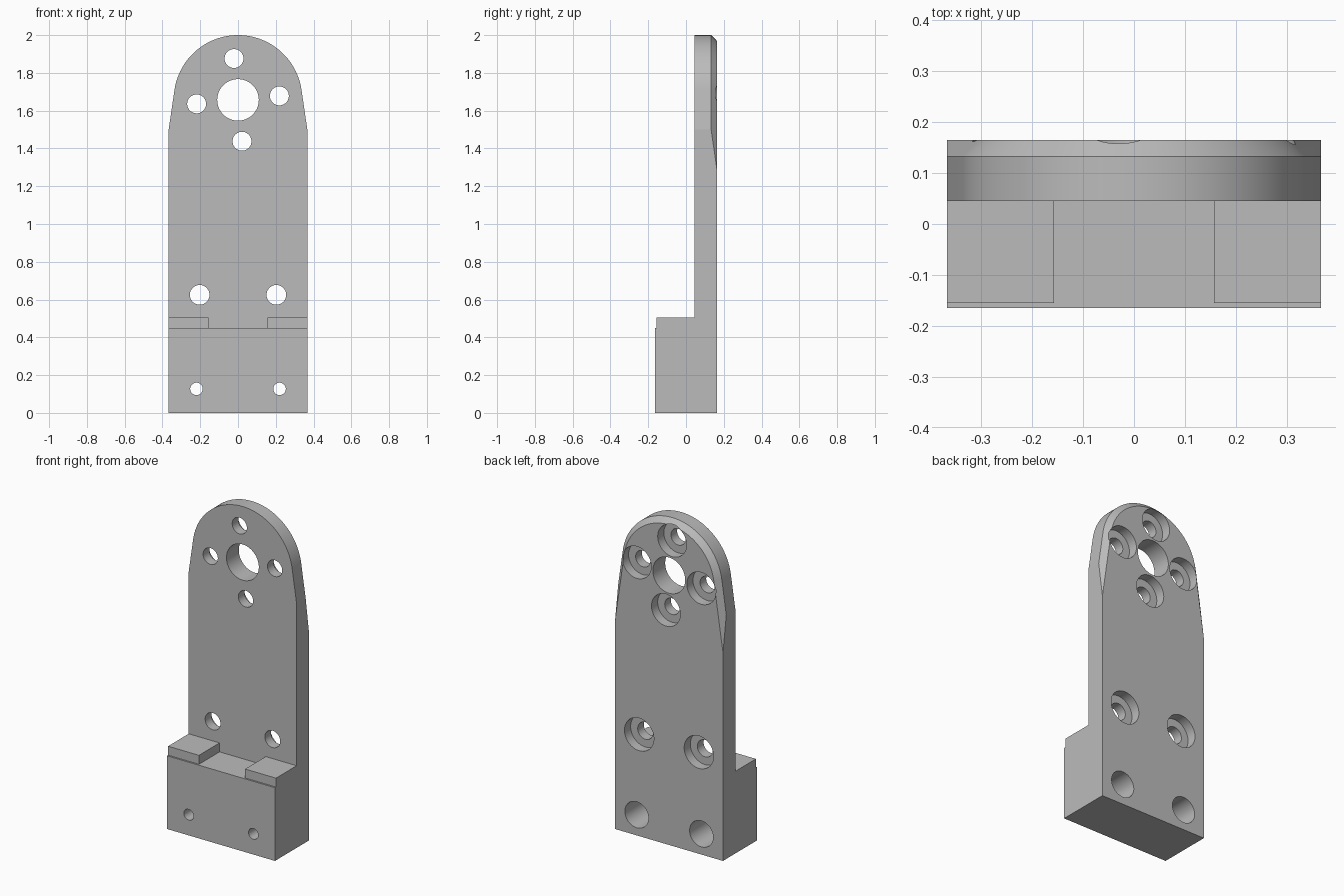
import bpy, bmesh, math
from mathutils import Matrix, Vector

if "Cube" in bpy.data.objects:
    bpy.data.objects.remove(bpy.data.objects["Cube"], do_unlink=True)

HALF_W = 0.367
FRONT, BACK = -0.165, 0.165
PLATE_FRONT = 0.045
CHAMFER = 0.032
ARC_Z, ARC_R = 1.66, 0.34

grey = bpy.data.materials.new("plain grey")
grey.use_nodes = True
grey.diffuse_color = (0.5, 0.5, 0.5, 1)
grey.node_tree.nodes["Principled BSDF"].inputs["Base Color"].default_value = (0.5, 0.5, 0.5, 1)


def make_object(name, bm):
    bmesh.ops.recalc_face_normals(bm, faces=bm.faces[:])
    mesh = bpy.data.meshes.new(name)
    bm.to_mesh(mesh)
    bm.free()
    mesh.materials.append(grey)
    obj = bpy.data.objects.new(name, mesh)
    bpy.context.scene.collection.objects.link(obj)
    return obj


def box(name, x0, x1, y0, y1, z0, z1):
    bm = bmesh.new()
    bmesh.ops.create_cube(bm, size=1)
    for v in bm.verts:
        v.co = ((x0 + x1) / 2 + v.co.x * (x1 - x0),
                (y0 + y1) / 2 + v.co.y * (y1 - y0),
                (z0 + z1) / 2 + v.co.z * (z1 - z0))
    return make_object(name, bm)


# Angle at which the tapered flank runs tangent into the round top
drop = 1.5 - ARC_Z
START = math.atan2(drop, HALF_W) + math.acos(ARC_R / math.hypot(HALF_W, drop))


def outline(inset, y, steps=64):
    r = ARC_R - inset
    corner = ARC_Z + (r - HALF_W * math.cos(START)) / math.sin(START)
    pts = [Vector((s * HALF_W, y, z)) for s in (-1, 1) for z in (0, corner)]
    for i in range(steps + 1):
        a = START + (math.pi - 2 * START) * i / steps
        pts.append(Vector((r * math.cos(a), y, ARC_Z + r * math.sin(a))))
    return pts


# Upright plate with a round top and chamfered back rim
bm = bmesh.new()
for inset, y in ((0, PLATE_FRONT), (0, BACK - CHAMFER), (CHAMFER, BACK)):
    for p in outline(inset, y):
        bm.verts.new(p)
bmesh.ops.convex_hull(bm, input=bm.verts[:])
bmesh.ops.dissolve_limit(bm, angle_limit=math.radians(0.5),
                         verts=bm.verts[:], edges=bm.edges[:])
plate = make_object("upright_plate", bm)

# Foot block with two raised tabs set slightly back
foot = box("foot_block", -HALF_W, HALF_W, FRONT, PLATE_FRONT, 0, 0.45)
tabs = [box("left_tab", 0.157, HALF_W, -0.155, PLATE_FRONT, 0.45, 0.505),
        box("right_tab", -HALF_W, -0.157, -0.155, PLATE_FRONT, 0.45, 0.505)]


# Stepped pins that cut the counterbored holes from the back
def add_pin(bm, x, z, r, bore=None, depth=0):
    profile = [(0, -0.3), (r, -0.3)]
    if bore:
        profile += [(r, BACK - depth), (bore, BACK - depth), (bore, 0.3)]
    else:
        profile.append((r, 0.3))
    profile.append((0, 0.3))
    verts = [bm.verts.new((x + pr, y, z)) for pr, y in profile]
    edges = [bm.edges.new(pair) for pair in zip(verts, verts[1:])]
    bmesh.ops.spin(bm, geom=verts + edges, cent=(x, 0, z), axis=(0, 1, 0),
                   angle=math.tau, steps=80, use_merge=True)


pins = bmesh.new()
add_pin(pins, 0, 1.657, 0.11)
for k in range(4):
    a = math.radians(-5.5 + 90 * k)
    add_pin(pins, -0.22 * math.cos(a), 1.657 + 0.22 * math.sin(a), 0.05, 0.098, 0.06)
for side in (-1, 1):
    add_pin(pins, side * 0.203, 0.625, 0.052, 0.1, 0.06)
    add_pin(pins, side * 0.22, 0.127, 0.033, 0.08, 0.25)
bmesh.ops.remove_doubles(pins, verts=pins.verts[:], dist=1e-5)
cutter = make_object("hole_cutter", pins)
cutter.hide_render = True

for obj in (plate, foot):
    mod = obj.modifiers.new("holes", "BOOLEAN")
    mod.operation = "DIFFERENCE"
    mod.solver = "EXACT"
    mod.object = cutter
    bpy.context.view_layer.objects.active = obj
    bpy.ops.object.modifier_apply(modifier=mod.name)
bpy.data.objects.remove(cutter, do_unlink=True)

# Smooth rounds with crisp edges
bpy.ops.object.select_all(action="DESELECT")
for obj in [plate, foot] + tabs:
    obj.select_set(True)
bpy.context.view_layer.objects.active = plate
bpy.ops.object.shade_smooth_by_angle(angle=math.radians(6))
